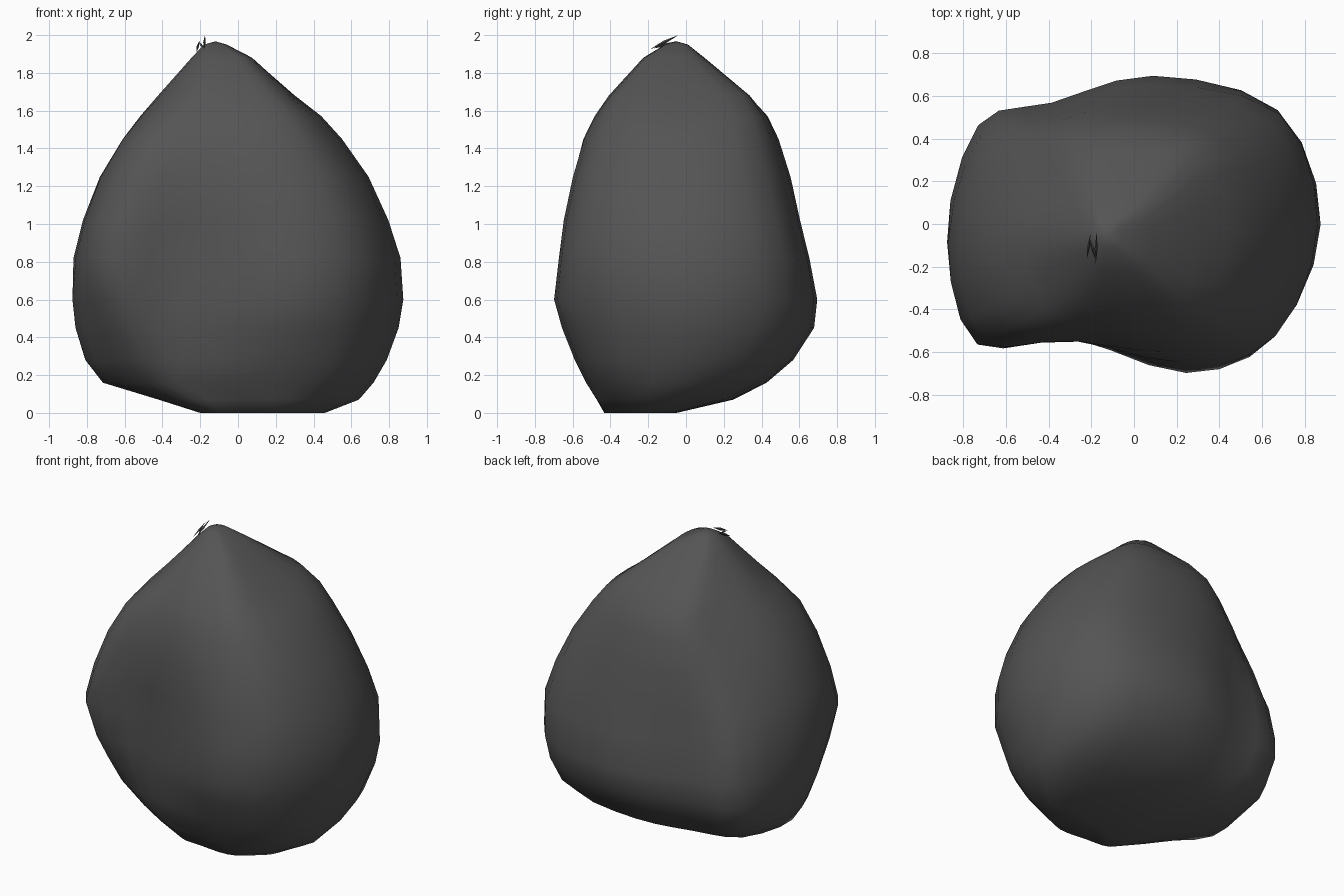
import bpy, bmesh, math
from mathutils import Vector

if "Cube" in bpy.data.objects:
    bpy.data.objects.remove(bpy.data.objects["Cube"])

mat = bpy.data.materials.new("charcoal")
mat.diffuse_color = (0.09, 0.09, 0.09, 1)
mat.use_nodes = True
mat.node_tree.nodes["Principled BSDF"].inputs["Base Color"].default_value = mat.diffuse_color

# Body levels: z, x min, x max, y min, y max, then diagonal reach NE, NW, SW, SE
LEVELS = [
    (0.00, -.20, .46, -.43, -.05, .18, .03, .38, .50),
    (0.07, -.42, .64, -.47, .25, .46, .33, .49, .59),
    (0.16, -.73, .72, -.53, .43, .63, .64, .60, .68),
    (0.28, -.81, .79, -.59, .57, .75, .79, .70, .75),
    (0.45, -.865, .855, -.66, .685, .83, .85, .79, .80),
    (0.60, -.88, .88, -.705, .70, .86, .85, .86, .845),
    (0.82, -.875, .865, -.675, .655, .855, .81, .93, .845),
    (1.02, -.825, .80, -.65, .605, .79, .73, .88, .80),
    (1.25, -.735, .695, -.60, .555, .69, .61, .80, .715),
    (1.45, -.61, .55, -.54, .49, .58, .50, .70, .60),
    (1.57, -.52, .445, -.48, .435, .51, .43, .58, .52),
    (1.68, -.43, .30, -.41, .34, .41, .36, .46, .42),
    (1.88, -.24, .07, -.22, .09, .07, .19, .26, .17),
    (1.95, -.18, -.06, -.11, .01, -.05, .11, .18, .02),
]


def catmull(a, b, c, d, t):
    return 0.5 * (2 * b + (c - a) * t + (2 * a - 5 * b + 4 * c - d) * t * t
                  + (3 * b - a - 3 * c + d) * t ** 3)


def section(row, steps=3):
    z, x0, x1, y0, y1, ne, nw, sw, se = row
    cx, cy, hx, hy = (x0 + x1) / 2, (y0 + y1) / 2, (x1 - x0) / 2, (y1 - y0) / 2
    hollow = math.exp(-((z - .68) / .5) ** 2)              # strongest at mid height

    def corner(sx, sy, reach, slide=0.0):
        k = (reach * math.sqrt(2) - sx * cx - sy * cy) / (hx + hy)
        return Vector((cx + sx * hx * k + slide * hx, cy + sy * hy * k + slide * hx, z))

    pts = [Vector((x1, cy, z)), corner(1, 1, ne),
           Vector((cx + .1 * hx, y1, z)),
           Vector((cx - .44 * hx, cy + (.92 - .11 * hollow) * hy, z)),  # back-left flat
           corner(-1, 1, nw, -.07),
           Vector((x0, cy - .12 * hy, z)), corner(-1, -1, sw),
           Vector((cx - .33 * hx, cy - (.98 - .23 * hollow) * hy, z)),  # front-left hollow
           Vector((cx + .28 * hx, y0, z)), corner(1, -1, se)]
    n = len(pts)
    return [catmull(pts[i - 1], pts[i], pts[(i + 1) % n], pts[(i + 2) % n], s / steps)
            for i in range(n) for s in range(steps)]


def finish(bm, name):
    bmesh.ops.recalc_face_normals(bm, faces=bm.faces[:])
    me = bpy.data.meshes.new(name)
    bm.to_mesh(me)
    bm.free()
    me.materials.append(mat)
    ob = bpy.data.objects.new(name, me)
    bpy.context.collection.objects.link(ob)
    return ob


# Body: lofted sections, capped at the base and at the apex
bm = bmesh.new()
loops = [[bm.verts.new(p) for p in section(row)] for row in LEVELS]
n = len(loops[0])
for a, b in zip(loops, loops[1:]):
    for j in range(n):
        bm.faces.new((a[j], a[(j + 1) % n], b[(j + 1) % n], b[j]))
apex = bm.verts.new((-.12, -.05, 1.967))
base = bm.verts.new((.13, -.24, 0))
for j in range(n):
    bm.faces.new((loops[-1][j], loops[-1][(j + 1) % n], apex))
    bm.faces.new((loops[0][(j + 1) % n], loops[0][j], base))
# Soften the lofted surface slightly, leaving the base and apex in place
soft = [v for loop in loops[2:-1] for v in loop]
bmesh.ops.smooth_vert(bm, verts=soft, factor=0.2, use_axis_x=True, use_axis_y=True)
body = finish(bm, "body")
for p in body.data.polygons:
    p.use_smooth = True

# Stem tuft: three thin blades forming a ragged zigzag
bm = bmesh.new()
for (x0, y0, z0), (x1, y1, z1) in [
        ((-.22, -.16, 1.91), (-.205, -.05, 1.97)),
        ((-.21, -.06, 1.965), (-.18, -.17, 1.93)),
        ((-.18, -.19, 1.925), (-.175, -.04, 2.0))]:
    mid = Vector(((x0 + x1) / 2, (y0 + y1) / 2, (z0 + z1) / 2))
    ends = [bm.verts.new((x0, y0, z0)), bm.verts.new((x1, y1, z1))]
    ring = [bm.verts.new(mid + Vector(o)) for o in
            ((.007, 0, 0), (0, -.004, .008), (-.007, 0, 0), (0, .004, -.008))]
    for j in range(4):
        for e in ends:
            bm.faces.new((ring[j], ring[(j + 1) % 4], e))
finish(bm, "stem_tuft")
